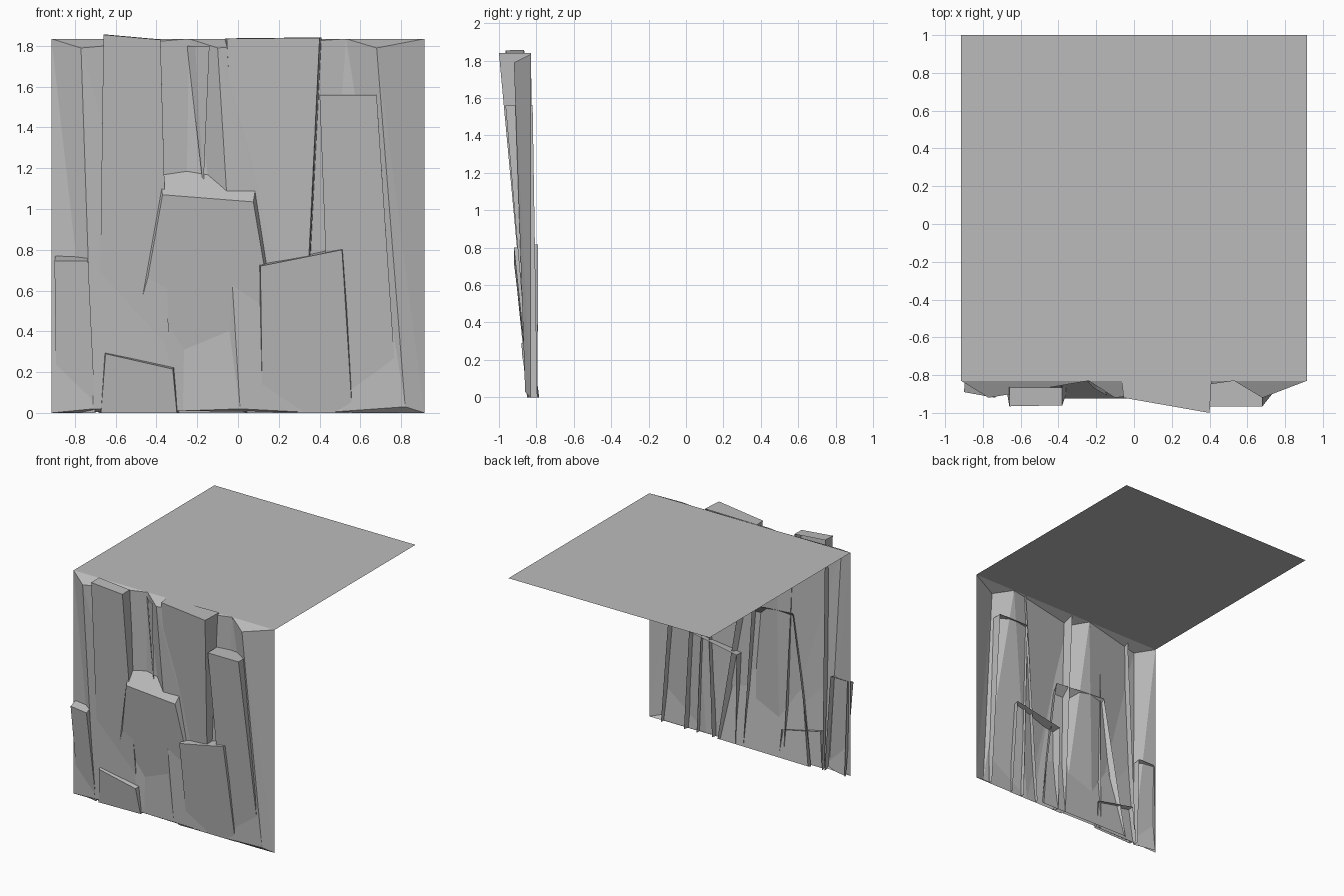
import bpy
import bmesh

cube = bpy.data.objects.get("Cube")
if cube:
    bpy.data.objects.remove(cube, do_unlink=True)

# Single stone colour
stone = bpy.data.materials.new("stone_grey")
stone.use_nodes = True
grey = (0.5, 0.5, 0.5, 1)
stone.diffuse_color = grey
stone.node_tree.nodes["Principled BSDF"].inputs["Base Color"].default_value = grey

HALF, TOP, EDGE = 0.915, 1.835, -0.83


def build(name, faces):
    """Make a flat shaded object from point loops, welding shared corners."""
    bm = bmesh.new()
    for loop in faces:
        bm.faces.new([bm.verts.new(p) for p in loop])
    bmesh.ops.remove_doubles(bm, verts=bm.verts, dist=0.0005)
    mesh = bpy.data.meshes.new(name)
    bm.to_mesh(mesh)
    bm.free()
    mesh.materials.append(stone)
    obj = bpy.data.objects.new(name, mesh)
    bpy.context.collection.objects.link(obj)
    return obj


def slab(name, front, back_y, rise, inset=0.01):
    """Open-backed leaning slab; front runs top left, top right, bottom right, bottom left."""
    tl, tr, br, bl = front
    back = []
    for (x, y, z), side, lift in zip(front, (1, -1, -1, 1), (rise, rise, 0, 0)):
        deep = back_y if lift == rise and z > 0 else -0.795
        back.append((x + side * inset, deep, z + lift))
    ktl, ktr, kbr, kbl = back
    build(name, [(tl, bl, br, tr), (tl, tr, ktr, ktl),
                 (tr, br, kbr, ktr), (bl, tl, ktl, kbl)])


# Flat ground on top of the cliff
build("cliff_top", [((-HALF, EDGE, TOP), (HALF, EDGE, TOP), (HALF, 1, TOP), (-HALF, 1, TOP))])

# Folded cliff face, alternating ridges and valleys
upper = [(-HALF, EDGE, TOP), (-0.77, -0.92, 1.79), (-0.24, EDGE, TOP),
         (-0.1, -0.92, 1.79), (0.53, EDGE, TOP), (0.68, -0.92, 1.79), (HALF, EDGE, TOP)]
lower = [(-HALF, EDGE, 0), (-0.71, -0.85, 0.02), (-0.27, EDGE, 0.01),
         (0.01, -0.85, 0.02), (0.4, EDGE, 0), (0.82, -0.86, 0.03), (HALF, EDGE, 0)]
wall = []
for i in range(len(upper) - 1):
    a, b, c, d = upper[i], upper[i + 1], lower[i + 1], lower[i]
    # Split each fold from the outer corner so the creases stay crisp
    wall += [(a, d, c), (a, c, b)]
for i in (1, 3, 5):
    # Bevels closing the ridges at the top and the foot
    wall.append((upper[i - 1], upper[i], upper[i + 1]))
    wall.append((lower[i + 1], lower[i], lower[i - 1]))
build("cliff_face", wall)

# Leaning rock slabs
slab("tall_left_slab", [(-0.66, -0.965, 1.855), (-0.38, -0.96, 1.83),
                        (-0.33, -0.82, 0), (-0.685, -0.82, 0)], -0.865, 0.002, 0)
slab("tall_centre_slab", [(-0.055, -0.92, 1.835), (0.4, -1, 1.84),
                          (0.31, -0.83, 0), (0.045, -0.835, 0)], EDGE, 0.002, -0.01)
slab("right_slab", [(0.4, -0.965, 1.56), (0.68, -0.965, 1.56),
                    (0.785, -0.832, 0), (0.46, -0.83, 0)], -0.82, 0.002, 0)
slab("middle_slab", [(-0.37, -0.925, 1.07), (0.075, -0.925, 1.035),
                     (0.25, -0.80, 0), (-0.56, -0.785, 0)], EDGE, 0.125, -0.02)
slab("lower_right_slab", [(0.11, -0.92, 0.72), (0.51, -0.92, 0.8),
                          (0.56, -0.835, 0), (0.12, -0.832, 0)], -0.79, 0.018, -0.015)
slab("lower_left_slab", [(-0.9, -0.89, 0.745), (-0.735, -0.92, 0.745),
                         (-0.7, -0.845, 0), (-0.89, -0.805, 0)], -0.82, 0.03, 0.005)
slab("foot_slab", [(-0.65, -0.88, 0.29), (-0.32, -0.875, 0.215),
                   (-0.3, -0.84, 0), (-0.672, -0.85, 0)], -0.8, 0.015, -0.01)

# Thin splinter in the upper cleft
build("cleft_splinter", [((-0.21, -0.87, 1.8), (-0.17, -0.85, 1.1), (-0.14, -0.91, 1.8)),
                         ((-0.21, -0.87, 1.8), (-0.25, EDGE, 1.8), (-0.17, -0.85, 1.1))])
